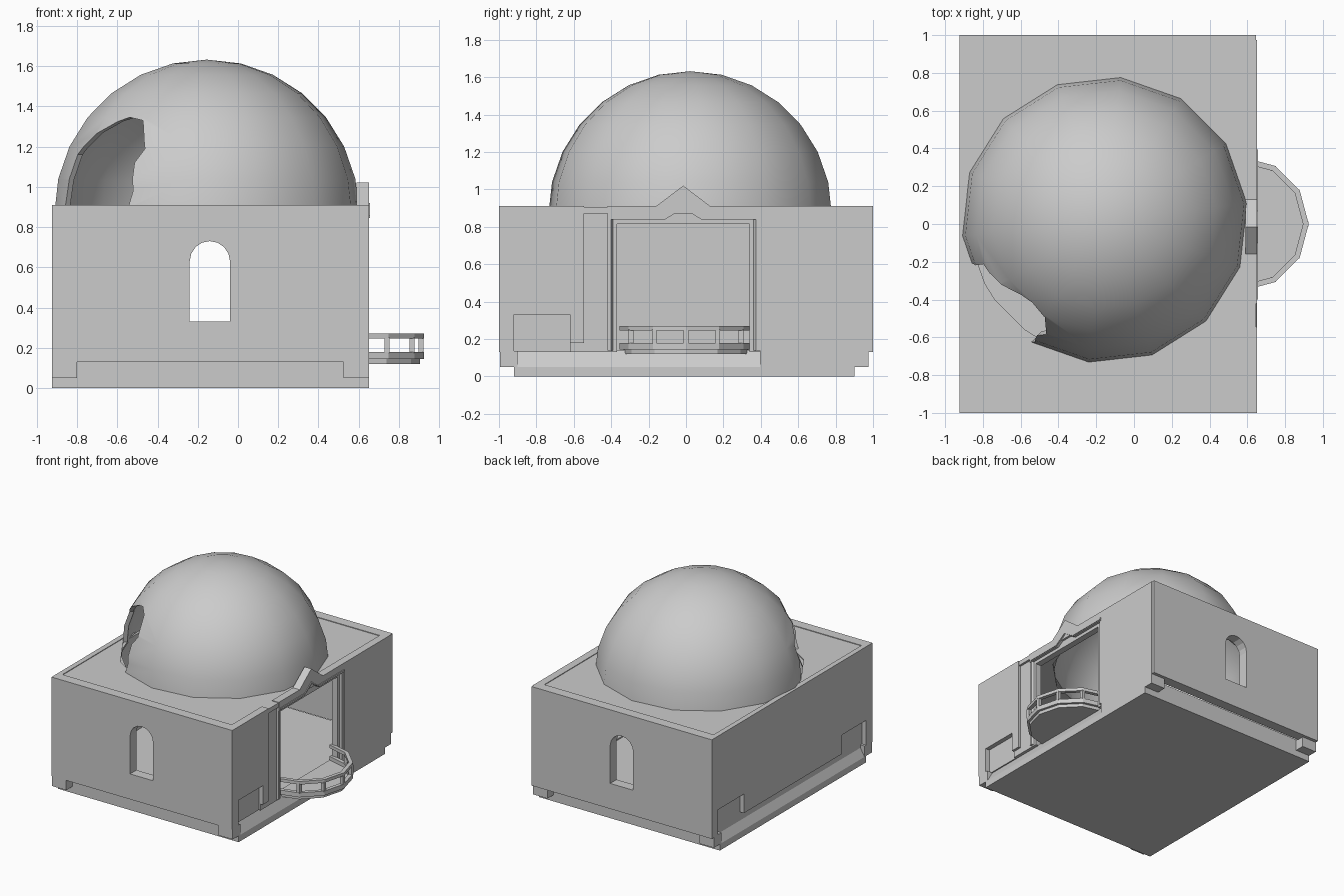
import bpy, bmesh, math
from mathutils import Matrix

if "Cube" in bpy.data.objects:
    bpy.data.objects.remove(bpy.data.objects["Cube"])

CX, CY, CZ, R = -0.155, 0.022, 0.87, 0.762   # dome centre and radius
XL, XR = -0.925, 0.65                        # building sides


def finish(name, bm):
    bmesh.ops.recalc_face_normals(bm, faces=bm.faces)
    me = bpy.data.meshes.new(name)
    bm.to_mesh(me)
    bm.free()
    ob = bpy.data.objects.new(name, me)
    bpy.context.collection.objects.link(ob)
    return ob


def prism(name, pts, axis, a, b):
    """Extrude a 2D outline along an axis from a to b."""
    put = {'x': lambda p, t: (t, p[0], p[1]),
           'y': lambda p, t: (p[0], t, p[1]),
           'z': lambda p, t: (p[0], p[1], t)}[axis]
    bm = bmesh.new()
    lo = [bm.verts.new(put(p, a)) for p in pts]
    hi = [bm.verts.new(put(p, b)) for p in pts]
    bm.faces.new(lo)
    bm.faces.new(hi)
    for i in range(len(pts)):
        j = (i + 1) % len(pts)
        bm.faces.new((lo[i], lo[j], hi[j], hi[i]))
    return finish(name, bm)


def box(name, x0, x1, y0, y1, z0, z1):
    return prism(name, [(x0, y0), (x1, y0), (x1, y1), (x0, y1)], 'z', z0, z1)


def apply(ob, mod):
    bpy.context.view_layer.objects.active = ob
    bpy.ops.object.modifier_apply(modifier=mod.name)


def cut(cutter, *targets):
    for ob in targets:
        m = ob.modifiers.new("cut", 'BOOLEAN')
        m.operation, m.solver, m.object = 'DIFFERENCE', 'EXACT', cutter
        apply(ob, m)
    bpy.data.objects.remove(cutter)


def smooth(ob, deg=40):
    bpy.ops.object.select_all(action='DESELECT')
    ob.select_set(True)
    bpy.context.view_layer.objects.active = ob
    bpy.ops.object.shade_smooth_by_angle(angle=math.radians(deg))


# foundation: low plinth whose upper part slopes inwards along the sides
prism("foundation", [(XL, 0), (XR, 0), (XR, 0.05), (XR - 0.05, 0.14),
                     (XL + 0.05, 0.14), (XL, 0.05)], 'y', -0.92, 0.90)

# corner blocks under the end walls
for sx, (x0, x1) in (("left", (XL, -0.80)), ("right", (0.525, XR))):
    for sy, (y0, y1) in (("front", (-0.995, -0.90)), ("back", (0.88, 0.975))):
        box(f"corner_block_{sy}_{sx}", x0, x1, y0, y1, 0.05, 0.135)

# end walls with arched windows
front = box("front_wall", XL, XR, -1.0, -0.92, 0.13, 0.91)
back = box("back_wall", XL, XR - 0.004, 0.92, 1.0, 0.13, 0.91)
arch = [(-0.24, 0.33), (-0.04, 0.33)] + [
    (-0.14 + 0.10 * math.cos(math.pi * i / 8), 0.63 + 0.10 * math.sin(math.pi * i / 8))
    for i in range(9)]
cut(prism("window_cutter", arch, 'y', -1.2, 1.2), front, back)

# left side: thin lining behind an outer panel notched at both lower corners
box("left_lining", XL + 0.035, XL + 0.07, -0.93, 0.93, 0.10, 0.90)
prism("left_panel", [(-0.93, 0.91), (-0.93, 0.33), (-0.62, 0.33), (-0.62, 0.18),
                     (0.60, 0.18), (0.60, 0.33), (0.93, 0.33), (0.93, 0.91)],
      'x', XL, XL + 0.04)

# right side: notched front panel, deep back panel, recessed door surround
prism("right_front_panel", [(-0.93, 0.91), (-0.93, 0.33), (-0.62, 0.33), (-0.62, 0.18),
                            (-0.545, 0.18), (-0.545, 0.91)], 'x', XR - 0.06, XR)
box("right_back_panel", XR - 0.06, XR, 0.395, 0.975, 0.05, 0.91)
surround = box("door_surround", 0.58, 0.63, -0.93, 0.93, 0.13, 0.905)
cut(box("door_cutter", 0.4, 0.8, -0.37, 0.34, 0.12, 0.815), surround)
cut(box("notch_cutter", 0.615, 0.8, -0.919, -0.62, 0.0, 0.33), surround)

# door frame: jambs with splayed inner edges, lintel rising to a small gable
for side, y0, y1 in (("front", -0.42, -0.37), ("back", 0.395, 0.34)):
    prism(f"door_jamb_{side}", [(0.60, y0), (0.645, y0), (0.645, y0 + (y1 - y0) * 0.4),
                                (0.60, y1)], 'z', 0.14, 0.85)
prism("door_lintel", [(-0.42, 0.84), (-0.42, 0.91), (-0.16, 0.91), (-0.015, 1.02),
                      (0.13, 0.91), (0.40, 0.91), (0.40, 0.84), (0.08, 0.84),
                      (-0.015, 0.90), (-0.11, 0.84)], 'x', 0.59, XR)
prism("lintel_moulding", [(-0.40, 0.845), (-0.40, 0.86), (-0.10, 0.86), (-0.015, 0.92),
                          (0.07, 0.86), (0.395, 0.86), (0.395, 0.845), (0.08, 0.845),
                          (-0.015, 0.905), (-0.11, 0.845)], 'x', 0.60, XR + 0.006)

# roof slab, open below the dome, with low end ridges
roof = box("roof", XL + 0.005, XR - 0.003, -0.96, 0.96, 0.87, 0.905)
ring = [(CX + 0.735 * math.cos(a), CY + 0.735 * math.sin(a))
        for a in (math.radians(19.3) + math.tau * i / 14 for i in range(14))]
cut(prism("roof_cutter", ring, 'z', 0.8, 1.0), roof)

# dome: 14-sided shell
bm = bmesh.new()
bmesh.ops.create_uvsphere(bm, u_segments=14, v_segments=14, radius=R)
bmesh.ops.rotate(bm, verts=bm.verts, matrix=Matrix.Rotation(math.radians(19.3), 3, 'Z'))
bmesh.ops.translate(bm, verts=bm.verts, vec=(CX, CY, CZ))
bmesh.ops.bisect_plane(bm, geom=bm.verts[:] + bm.edges[:] + bm.faces[:],
                       plane_co=(0, 0, 0.885), plane_no=(0, 0, 1), clear_inner=True)
dome = finish("dome", bm)
shell = dome.modifiers.new("shell", 'SOLIDIFY')
shell.thickness, shell.offset = 0.03, -1
apply(dome, shell)

# broken hole in the dome
hole = [(-0.30, 0.90), (-0.28, 1.03), (-0.255, 1.16), (-0.12, 1.26), (0.0, 1.325),
        (0.07, 1.345), (0.17, 1.33), (0.245, 1.19), (0.215, 1.12), (0.235, 0.98),
        (0.22, 0.90)]
cutter = prism("hole_cutter", hole, 'x', 0.3, 1.0)
cutter.rotation_euler.z = math.radians(222)
cutter.location = (CX, CY, 0)
bpy.context.view_layer.update()
cut(cutter, dome)
smooth(dome)


# balcony: half of a 12-sided disc with a railing
def arc(r):
    return [(0.57 + r * math.cos(math.radians(a)), r * math.sin(math.radians(a)))
            for a in range(-90, 91, 30)]


prism("balcony_floor", arc(0.335), 'z', 0.12, 0.15)
for name, z0, z1 in (("balcony_curb", 0.145, 0.18), ("balcony_rail", 0.245, 0.27)):
    prism(name, arc(0.355) + arc(0.325)[::-1], 'z', z0, z1)
for i, (x, y) in enumerate(arc(0.34)[1:-1]):
    box(f"balcony_post_{i + 1}", x - 0.013, x + 0.013, y - 0.013, y + 0.013, 0.175, 0.25)
